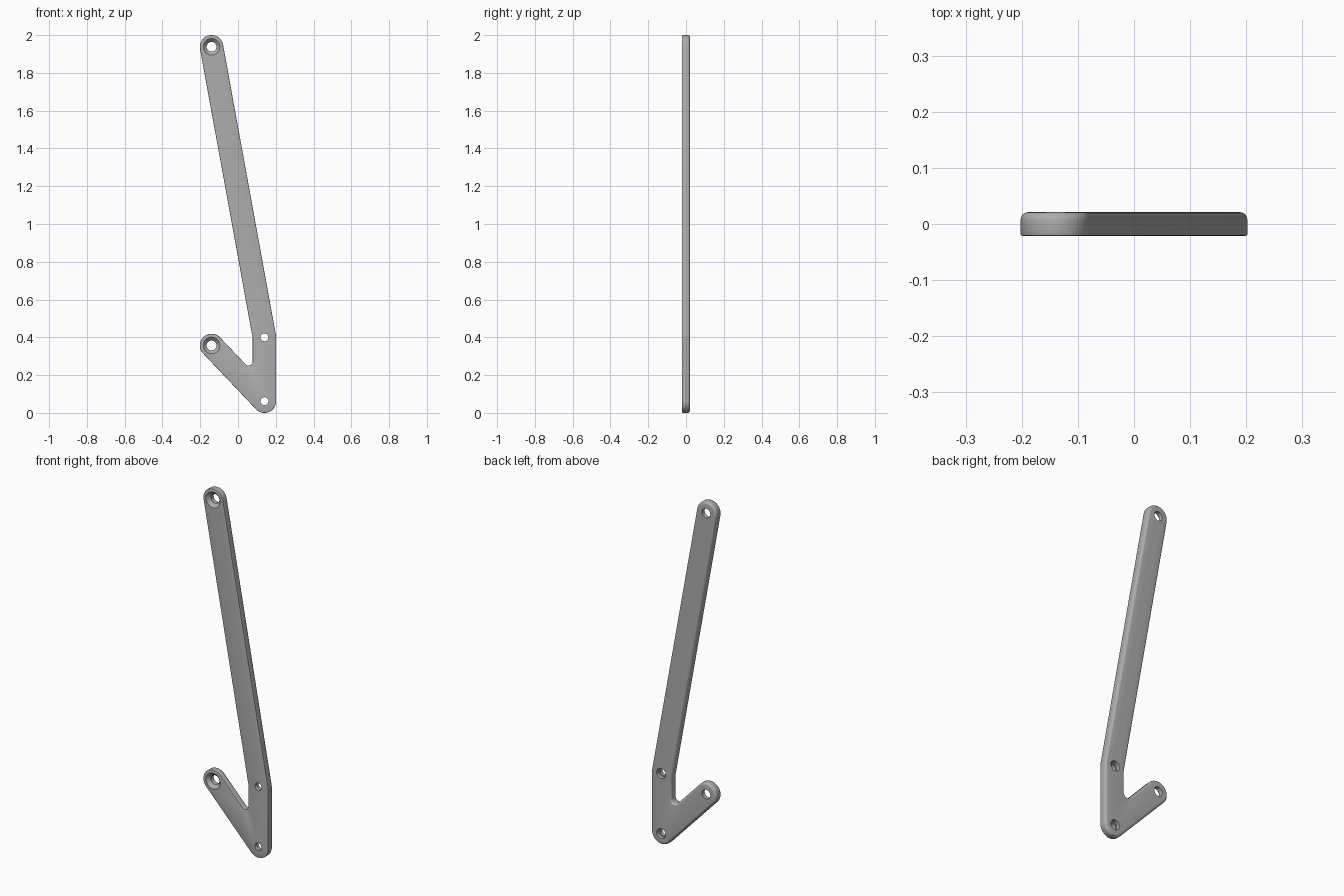
import bpy, bmesh
from math import sin, cos, pi, atan2, radians

cube = bpy.data.objects.get("Cube")
if cube:
    bpy.data.objects.remove(cube, do_unlink=True)

# Main dimensions
R = 0.062            # rounded end radius
T = 0.021            # half thickness
FILLET = 0.022       # inside corner radius
BACK, FRONT = 0.013, 0.003   # edge rounding on the back and the front

# Hole centres (x, z)
foot = (0.14, R)
bend = (0.14, 0.40)
tip = (-0.14, 2 - R)
hook = (-0.14, 0.357)

lean = atan2(bend[0] - tip[0], tip[1] - bend[1])
slope = atan2(foot[0] - hook[0], hook[1] - foot[1])

# Centre of the inside corner fillet, tangent to the post and the hook arm
fx = foot[0] - R - FILLET
fz = hook[1] + (R + FILLET - (fx - hook[0]) * cos(slope)) / sin(slope)
inner = (fx, fz)


def arc(c, r, a, b, n):
    return [(c[0] + r * cos(a + (b - a) * i / n),
             c[1] + r * sin(a + (b - a) * i / n)) for i in range(n + 1)]


def outline(d):
    """Plate outline, moved inwards by d."""
    r = R - d
    k = r / cos(lean / 2)
    return (arc(foot, r, pi + slope, 2 * pi, 18)
            + arc(bend, r, 0, lean, 3)
            + arc(tip, r, lean, pi + lean, 24)
            + arc(bend, k, pi + lean / 2, pi + lean / 2, 1)[:1]
            + arc(inner, FILLET + d, 0, slope - pi, 14)
            + arc(hook, r, slope, pi + slope, 24))


def circle(c, r, n=32):
    return arc(c, r, 0, 2 * pi, n)[:-1]


bm = bmesh.new()


def wall(rings):
    """Join (y, points) rings into a wall; return the end edges."""
    loops = [[bm.verts.new((x, y, z)) for x, z in pts] for y, pts in rings]
    n = len(loops[0])
    for a, b in zip(loops, loops[1:]):
        for i in range(n):
            j = (i + 1) % n
            bm.faces.new((a[i], a[j], b[j], b[i]))
    return [[bm.edges.get((l[i], l[(i + 1) % n])) for i in range(n)]
            for l in (loops[0], loops[-1])]


# Outer wall: small rounding at the front, large rounding at the back
rim = []
for i in range(3):
    a = radians(45 * i)
    rim.append((-T + FRONT * (1 - cos(a)), FRONT * (1 - sin(a))))
for i in range(6):
    a = radians(18 * i)
    rim.append((T - BACK * (1 - sin(a)), BACK * (1 - cos(a))))
front_edges, back_edges = wall([(y, outline(d)) for y, d in rim])

# Holes: countersunk at the front on the tips, counterbored at the back on the post
countersunk = [(-T, 0.044), (-T + 0.018, 0.026), (T, 0.026)]
counterbored = [(-T, 0.021), (0, 0.021), (0, 0.028), (T, 0.028)]
for centre, steps in ((tip, countersunk), (hook, countersunk),
                      (bend, counterbored), (foot, counterbored)):
    f, b = wall([(y, circle(centre, r)) for y, r in steps])
    front_edges += f
    back_edges += b

# Flat front and back faces around the holes
for edges in (front_edges, back_edges):
    bmesh.ops.triangle_fill(bm, use_beauty=True, use_dissolve=False, edges=edges)
bmesh.ops.recalc_face_normals(bm, faces=bm.faces[:])

mesh = bpy.data.meshes.new("bracket_plate")
bm.to_mesh(mesh)
bm.free()
plate = bpy.data.objects.new("bracket_plate", mesh)
bpy.context.collection.objects.link(plate)

# Grey material
grey = bpy.data.materials.new("plain_grey")
grey.use_nodes = True
colour = (0.42, 0.42, 0.42, 1)
grey.diffuse_color = colour
grey.node_tree.nodes["Principled BSDF"].inputs["Base Color"].default_value = colour
mesh.materials.append(grey)

bpy.ops.object.select_all(action="DESELECT")
plate.select_set(True)
bpy.context.view_layer.objects.active = plate
bpy.ops.object.shade_smooth_by_angle(angle=radians(30))
